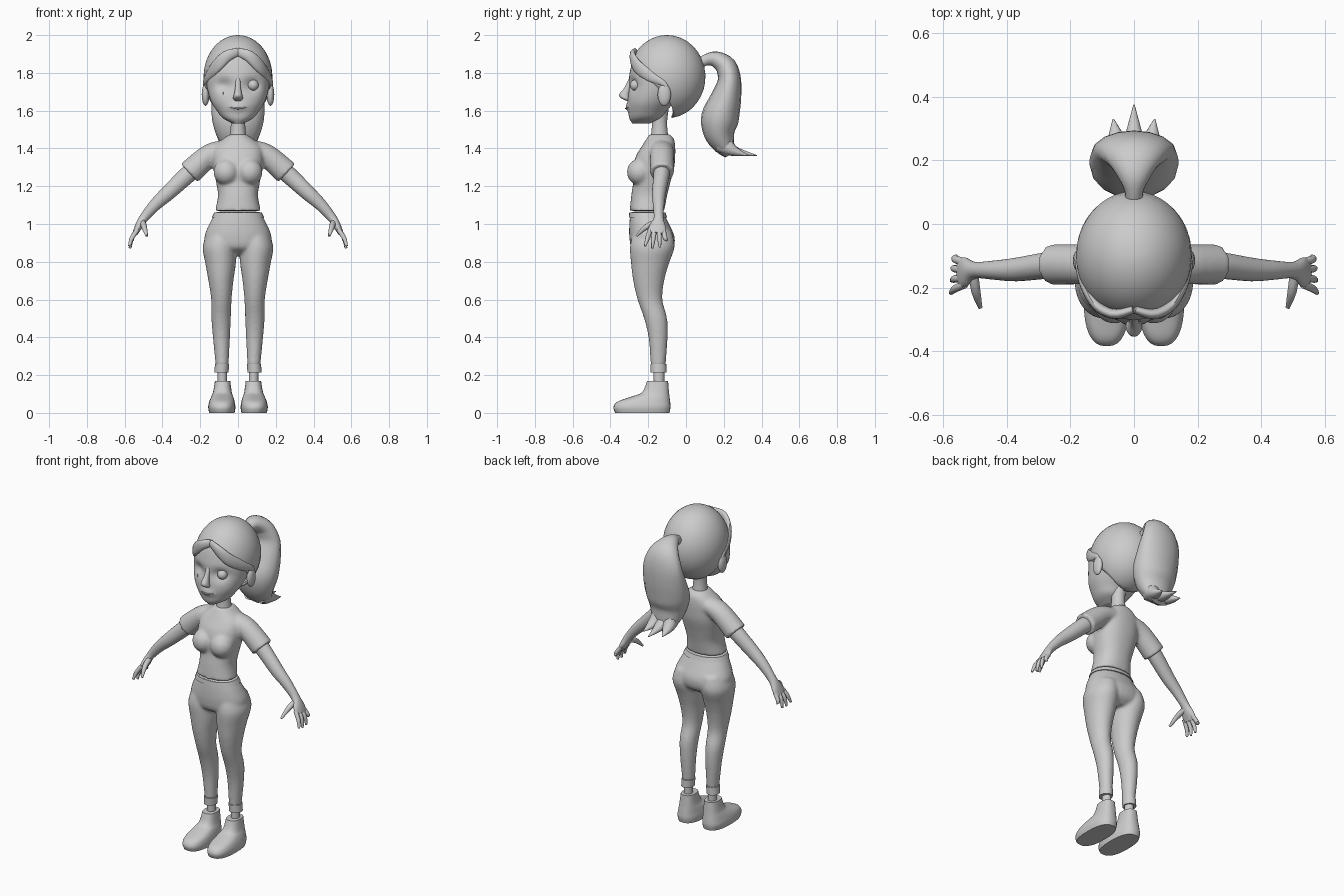
import bpy, bmesh, math
from mathutils import Vector

default_cube = bpy.data.objects.get("Cube")
if default_cube:
    bpy.data.objects.remove(default_cube)

clay = bpy.data.materials.new("clay grey")
clay.use_nodes = True
clay.diffuse_color = (0.6, 0.6, 0.6, 1)
clay.node_tree.nodes["Principled BSDF"].inputs["Base Color"].default_value = clay.diffuse_color

X, Y, Z = Vector((1, 0, 0)), Vector((0, 1, 0)), Vector((0, 0, 1))


def finish(name, bm, angle=45):
    """Turn a bmesh into a smooth shaded object."""
    bmesh.ops.recalc_face_normals(bm, faces=bm.faces[:])
    mesh = bpy.data.meshes.new(name)
    bm.to_mesh(mesh)
    bm.free()
    mesh.materials.append(clay)
    obj = bpy.data.objects.new(name, mesh)
    bpy.context.collection.objects.link(obj)
    bpy.ops.object.select_all(action='DESELECT')
    obj.select_set(True)
    bpy.context.view_layer.objects.active = obj
    bpy.ops.object.shade_smooth_by_angle(angle=math.radians(angle))
    return obj


def resample(rows, steps):
    """Catmull-Rom interpolation between rows of numbers."""
    out = []
    for i in range(len(rows) - 1):
        a, b = rows[max(i - 1, 0)], rows[i]
        c, d = rows[i + 1], rows[min(i + 2, len(rows) - 1)]
        for k in range(steps):
            t = k / steps
            out.append([q + t * (r - p) / 2 + t * t * (p - 2.5 * q + 2 * r - s / 2)
                        + t ** 3 * (1.5 * (q - r) + (s - p) / 2)
                        for p, q, r, s in zip(a, b, c, d)])
    return out + [list(rows[-1])]


def tube(bm, rows, ref, axis=None, sides=24, steps=4, power=2.0):
    """Sweep ellipses along rows of (x, y, z, radius along ref, other radius)."""
    rows = resample(rows, steps)
    points = [Vector(r[:3]) for r in rows]
    rings = []
    for i, r in enumerate(rows):
        tangent = axis or (points[min(i + 1, len(rows) - 1)] - points[max(i - 1, 0)]).normalized()
        side = (ref - tangent * ref.dot(tangent)).normalized()
        up = tangent.cross(side)
        ring = []
        for k in range(sides):
            c, s = math.cos(math.tau * k / sides), math.sin(math.tau * k / sides)
            u = math.copysign(abs(c) ** (2 / power), c) * max(r[3], 0.001)
            v = math.copysign(abs(s) ** (2 / power), s) * max(r[4], 0.001)
            ring.append(bm.verts.new(points[i] + side * u + up * v))
        rings.append(ring)
    for a, b in zip(rings, rings[1:]):
        for k in range(sides):
            j = (k + 1) % sides
            bm.faces.new((a[k], a[j], b[j], b[k]))
    bm.faces.new(rings[0])
    bm.faces.new(rings[-1][::-1])


def loft(bm, rows, s=1, **options):
    """Stack ellipses from rows of (z, left, right, front, back)."""
    tube(bm, [(s * (x0 + x1) / 2, (y0 + y1) / 2, z, (x1 - x0) / 2, (y1 - y0) / 2)
              for z, x0, x1, y0, y1 in rows], X, axis=Z, **options)


def centred(rows):
    return [(z, -w, w, y0, y1) for z, w, y0, y1 in rows]


def ball(bm, centre, size):
    verts = bmesh.ops.create_uvsphere(bm, u_segments=24, v_segments=14, radius=1)["verts"]
    for v in verts:
        v.co = Vector(c + r * p for c, r, p in zip(centre, size, v.co))


def fuse(obj):
    """Blend overlapping volumes into one skin."""
    mod = obj.modifiers.new("fuse", 'REMESH')
    mod.mode, mod.voxel_size, mod.use_smooth_shade = 'VOXEL', 0.009, True
    mod = obj.modifiers.new("soften", 'SMOOTH')
    mod.factor, mod.iterations = 0.5, 5


# Head, with eye sockets and lips pressed into the face
bm = bmesh.new()
loft(bm, centred([(1.533, .03, -.285, -.19), (1.56, .08, -.3, -.13), (1.6, .113, -.305, -.1),
                  (1.65, .143, -.308, -.06), (1.72, .163, -.302, 0), (1.8, .168, -.298, .05),
                  (1.9, .135, -.265, .03), (1.96, .06, -.18, -.02)]), sides=64, steps=8, power=2.2)
for v in bm.verts:
    if v.co.y < -.2:
        x, z = abs(v.co.x), v.co.z
        v.co.y += .025 * math.exp(-((x - .075) / .04) ** 2 - ((z - 1.735) / .035) ** 2)
        v.co.y -= .012 * math.exp(-(x / .045) ** 2 - ((z - 1.618) / .022) ** 2)
finish("head", bm)

bm = bmesh.new()
tube(bm, [(0, -.292, 1.77, .012, .01), (0, -.31, 1.72, .015, .017), (0, -.326, 1.685, .022, .028),
          (0, -.32, 1.665, .026, .022), (0, -.305, 1.652, .016, .01)], X, axis=Z)
finish("nose", bm)

bm = bmesh.new()
tube(bm, [(-.055, -.297, 1.62, .003, .004), (0, -.316, 1.612, .005, .007),
          (.055, -.297, 1.62, .003, .004)], Z, sides=12)
finish("lower_lip", bm)

bm = bmesh.new()
ball(bm, (.08, -.268, 1.735), (.029, .029, .029))
finish("left_eye", bm)
bm = bmesh.new()
ball(bm, (-.08, -.284, 1.686), (.003, .004, .016))
finish("right_eye_sliver", bm)

bm = bmesh.new()
for s in (1, -1):
    ball(bm, (s * .172, -.115, 1.685), (.02, .035, .06))
finish("ears", bm)

# Hair cap: a dome whose lower edge follows the hairline
bm = bmesh.new()
edge = resample([(1.89,), (1.86,), (1.79,), (1.75,), (1.66,), (1.58,), (1.565,), (1.562,), (1.562,)], 4)
count, levels = 2 * (len(edge) - 1), 16
dome = []
for k in range(count):
    limit = math.acos(max(-.999, (edge[min(k, count - k)][0] - 1.78) / .22))
    turn = math.tau * k / count
    column = []
    for j in range(1, levels + 1):
        th = limit * j / levels
        column.append(bm.verts.new((.182 * math.sin(th) * math.sin(turn),
                                    -.1 - .203 * math.sin(th) * math.cos(turn),
                                    1.78 + .22 * math.cos(th))))
    dome.append(column)
crown = bm.verts.new((0, -.1, 2))
for k in range(count):
    a, b = dome[k], dome[(k + 1) % count]
    bm.faces.new((crown, a[0], b[0]))
    for j in range(levels - 1):
        bm.faces.new((a[j], a[j + 1], b[j + 1], b[j]))
hair = finish("hair_cap", bm)
shell = hair.modifiers.new("thickness", 'SOLIDIFY')
shell.thickness, shell.offset = .012, -1

bm = bmesh.new()
for s in (1, -1):
    tube(bm, [(0, -.268, 1.91, .022, .012), (s * .06, -.283, 1.888, .03, .016),
              (s * .115, -.258, 1.835, .034, .016), (s * .155, -.195, 1.785, .03, .014),
              (s * .176, -.12, 1.745, .016, .01), (s * .178, -.09, 1.7, .004, .004)], Z, sides=16)
finish("fringe", bm)

# Ponytail with three pointed ends
bm = bmesh.new()
tube(bm, [(0, .07, 1.85, .028, .028), (0, .105, 1.868, .03, .03), (0, .155, 1.872, .055, .042),
          (0, .21, 1.835, .095, .056), (0, .23, 1.76, .125, .062), (0, .21, 1.66, .138, .083),
          (0, .18, 1.56, .138, .1), (0, .178, 1.48, .118, .083), (0, .205, 1.41, .088, .055),
          (0, .23, 1.365, .06, .025)], X, sides=16)
for x, y in ((0, .375), (.065, .33), (-.065, .33)):
    tube(bm, [(x * .6, .19, 1.43, .045, .06), (x * .8, .25, 1.388, .035, .03),
              (x, y, 1.363, .002, .002)], X, sides=10)
finish("ponytail", bm)

bm = bmesh.new()
loft(bm, centred([(1.42, .055, -.2, -.085), (1.47, .043, -.185, -.095), (1.54, .038, -.18, -.1),
                  (1.62, .045, -.18, -.09)]))
finish("neck", bm)

# Shirt with sleeves
bm = bmesh.new()
loft(bm, centred([(1.07, .121, -.298, -.115), (1.15, .106, -.29, -.1), (1.22, .116, -.28, -.083),
                  (1.3, .132, -.28, -.062), (1.36, .135, -.265, -.057), (1.41, .125, -.235, -.057),
                  (1.45, .08, -.21, -.064), (1.475, .045, -.195, -.085)]), sides=32, power=2.3)
for s in (1, -1):
    ball(bm, (s * .062, -.245, 1.275), (.068, .068, .07))
    tube(bm, [(s * .07, -.13, 1.395, .065, .05), (s * .15, -.127, 1.364, .063, .06),
              (s * .258, -.127, 1.27, .064, .066)], Y)
fuse(finish("shirt", bm))

# Trousers
bm = bmesh.new()
loft(bm, centred([(1.065, .116, -.294, -.122), (1, .152, -.3, -.09), (.93, .178, -.3, -.06),
                  (.87, .16, -.285, -.068), (.835, .07, -.22, -.11)]), sides=32, power=2.2)
for s in (1, -1):
    loft(bm, [(.96, .01, .16, -.28, -.075), (.88, .006, .187, -.297, -.06), (.79, .011, .173, -.291, -.09),
              (.7, .024, .157, -.28, -.115), (.6, .034, .142, -.257, -.125), (.5, .038, .141, -.222, -.1),
              (.39, .043, .132, -.197, -.098), (.25, .05, .118, -.187, -.108)], s)
fuse(finish("trousers", bm))

bm = bmesh.new()
loft(bm, centred([(1.035, .138, -.303, -.1), (1.062, .125, -.3, -.11)]), sides=32, power=2.2)
finish("waistband", bm)

for s, label in ((1, "left"), (-1, "right")):
    # Arm and hand with spread fingers
    bm = bmesh.new()
    tube(bm, [(s * .2, -.127, 1.32, .045, .048), (s * .27, -.13, 1.258, .042, .046),
              (s * .37, -.143, 1.165, .037, .04), (s * .44, -.145, 1.1, .03, .032),
              (s * .5, -.145, 1.03, .026, .024), (s * .527, -.15, .985, .045, .02),
              (s * .545, -.155, .95, .048, .014)], Y)
    for knuckle, y, x, z in ((-.19, -.217, .575, .883), (-.167, -.178, .572, .872),
                             (-.143, -.138, .57, .876), (-.12, -.1, .555, .915)):
        tube(bm, [(s * .532, knuckle, .97, .013, .013), (s * .562, (knuckle + y) / 2, .925, .012, .012),
                  (s * x, y, z, .006, .007)], Y, sides=10)
    tube(bm, [(s * .505, -.15, 1.01, .018, .016), (s * .497, -.21, .985, .015, .015),
              (s * .483, -.262, .937, .006, .007)], Z, sides=10)
    finish(label + "_arm", bm)

    # Trouser cuff, ankle and shoe
    bm = bmesh.new()
    loft(bm, [(.213, .05, .125, -.187, -.103), (.26, .047, .122, -.189, -.104)], s)
    finish(label + "_cuff", bm)
    bm = bmesh.new()
    loft(bm, [(.13, .058, .108, -.172, -.115), (.24, .058, .108, -.172, -.115)], s)
    finish(label + "_ankle", bm)
    bm = bmesh.new()
    loft(bm, [(0, .018, .152, -.375, -.088), (.03, .014, .158, -.384, -.082), (.06, .018, .152, -.362, -.084),
              (.085, .025, .142, -.292, -.087), (.11, .033, .132, -.232, -.09), (.17, .041, .122, -.206, -.095)],
         s, sides=32, power=2.5)
    finish(label + "_shoe", bm)
